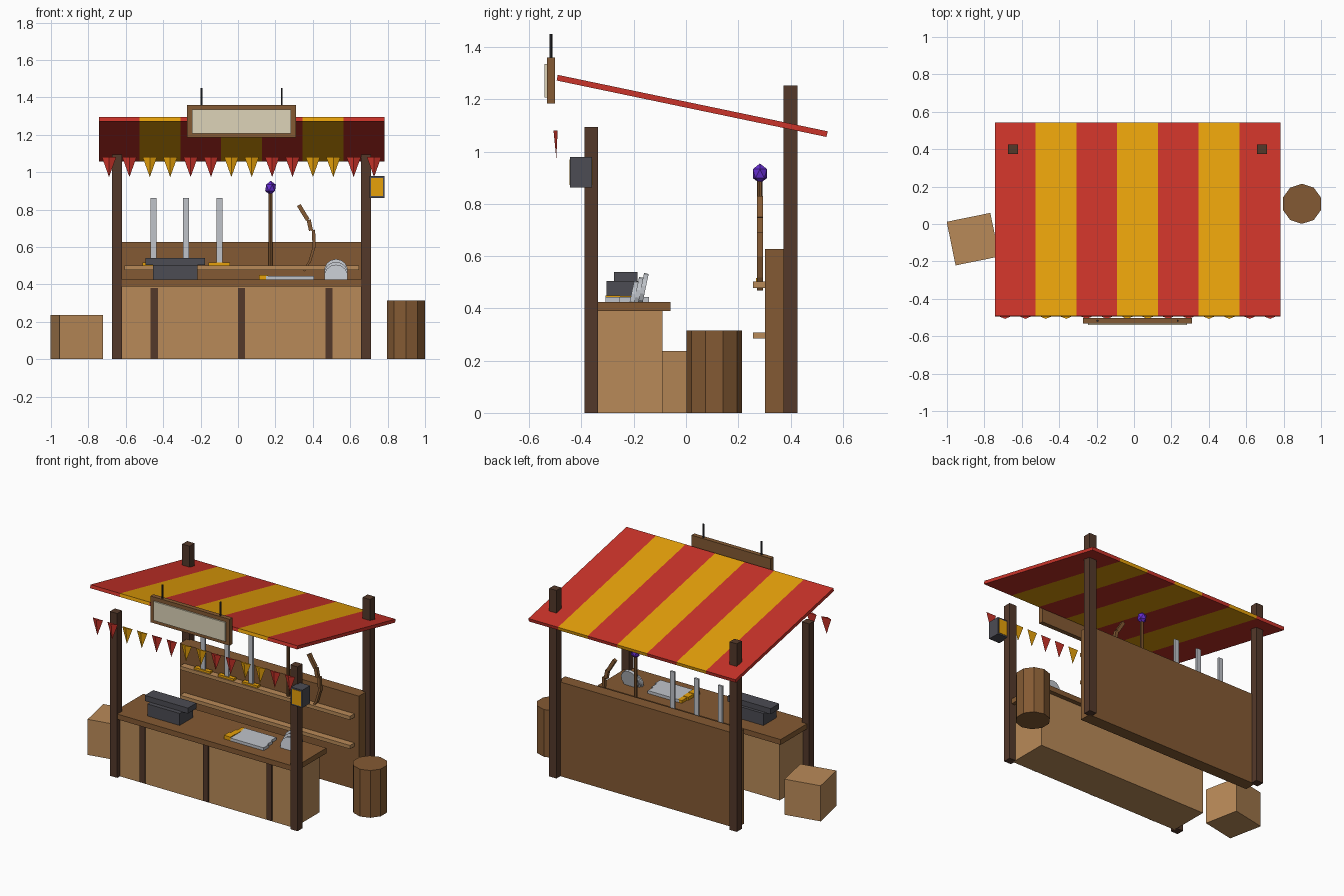
import bpy, math
from mathutils import Vector

cube = bpy.data.objects.get("Cube")
if cube:
    bpy.data.objects.remove(cube, do_unlink=True)


def material(name, hex_code):
    """Flat material from an sRGB hex code, stored as linear values."""
    rgb = [int(hex_code[i:i + 2], 16) / 255 for i in (0, 2, 4)]
    lin = [c / 12.92 if c < 0.04045 else ((c + 0.055) / 1.055) ** 2.4 for c in rgb]
    m = bpy.data.materials.new(name)
    m.use_nodes = True
    m.diffuse_color = (*lin, 1)
    m.node_tree.nodes["Principled BSDF"].inputs["Base Color"].default_value = (*lin, 1)
    return m


RED = material("red_cloth", "CA3329")
YELLOW = material("golden_yellow", "E8A20A")
LIGHT = material("light_wood", "B98A58")
MID = material("mid_wood", "845A33")
DARK = material("dark_wood", "54392A")
SILVER = material("silver", "C0C4CA")
METAL = material("dark_metal", "4C4C53")
IRON = material("black_iron", "2E2E32")
PURPLE = material("purple_crystal", "662DD0")
CREAM = material("cream_board", "DDD4B8")


def finish(name, mat):
    ob = bpy.context.object
    ob.name = name
    ob.data.materials.append(mat)
    return ob


def box(name, x, y, z, mat):
    """Box from (min, max) ranges along each axis."""
    lo, hi = Vector((x[0], y[0], z[0])), Vector((x[1], y[1], z[1]))
    bpy.ops.mesh.primitive_cube_add(size=1, location=(lo + hi) / 2)
    ob = finish(name, mat)
    ob.scale = hi - lo
    return ob


def around(c, half):
    return (c - half, c + half)


def cylinder(name, sides, radius, depth, loc, mat, rot=(0, 0, 0)):
    bpy.ops.mesh.primitive_cylinder_add(vertices=sides, radius=radius, depth=depth,
                                        location=loc, rotation=rot)
    return finish(name, mat)


MID_X = 0.019          # centre line of the stall
POST_X = 0.665         # post offset from the centre line

# Posts
for side, sign in (("right", -1), ("left", 1)):
    px = around(MID_X + sign * POST_X, 0.027)
    box(f"front_post_{side}", px, (-0.388, -0.336), (0, 1.095), DARK)
    box(f"back_post_{side}", px, (0.374, 0.426), (0, 1.253), DARK)

# Counter with front battens
box("counter_body", around(MID_X, 0.645), (-0.36, -0.09), (0, 0.39), LIGHT)
box("counter_top", around(MID_X, 0.675), (-0.387, -0.06), (0.39, 0.425), MID)
for i in (-1, 0, 1):
    box("counter_batten", around(MID_X + i * 0.467, 0.019), (-0.368, -0.35), (0.005, 0.38), DARK)

# Back wall and shelves
box("back_wall", around(MID_X, 0.66), (0.303, 0.385), (0, 0.628), MID)
for z in (0.296, 0.49):
    box("shelf", around(MID_X, 0.627), (0.257, 0.305), around(z, 0.012), LIGHT)

# Striped sloping canopy and two pennants per stripe
STRIPE = 0.218
front, back = Vector((0, -0.493, 1.283)), Vector((0, 0.54, 1.067))
slope = back - front
centre = (front + back) / 2
for i in range(7):
    cloth = YELLOW if i % 2 else RED
    x = MID_X + (i - 3) * STRIPE
    ob = box("canopy_stripe", around(x, STRIPE / 2), around(centre.y, slope.length / 2),
             around(centre.z, 0.011), cloth)
    ob.rotation_euler.x = math.atan2(slope.z, slope.y)
    for dx in (-STRIPE / 4, STRIPE / 4):
        bpy.ops.mesh.primitive_cone_add(vertices=3, radius1=0.044, radius2=0, depth=0.106,
                                        location=(x + dx, -0.4965, 1.027),
                                        rotation=(math.pi, 0, 0))
        pennant = finish("pennant", cloth)
        pennant.scale.y = 0.24

# Hanging sign
box("sign_frame", around(MID_X, 0.292), (-0.532, -0.502), (1.185, 1.36), MID)
box("sign_board", around(MID_X, 0.265), (-0.541, -0.531), (1.208, 1.335), CREAM)
for sign in (-1, 1):
    cylinder("sign_rod", 6, 0.006, 0.1, (MID_X + sign * 0.215, -0.517, 1.4), IRON)

# Lantern with thin glowing panes front and back
box("lantern_case", (0.702, 0.784), (-0.444, -0.36), (0.862, 0.98), METAL)
box("lantern_panes", (0.712, 0.775), (-0.446, -0.358), (0.872, 0.97), YELLOW)

# Barrel and crate
cylinder("barrel", 10, 0.107, 0.315, (0.898, 0.108, 0.1575), MID)
crate = box("crate", around(-0.861, 0.119), around(-0.081, 0.119), (0, 0.237), LIGHT)
crate.rotation_euler.z = math.radians(11.5)

# Anvil
box("anvil_base", around(-0.336, 0.119), (-0.305, -0.165), (0.425, 0.505), METAL)
box("anvil_top", around(-0.336, 0.159), (-0.275, -0.185), (0.503, 0.54), METAL)

# Upright swords on the shelf
for x in (-0.452, -0.277, -0.1):
    box("sword_blade", around(x, 0.016), around(0.281, 0.007), (0.502, 0.862), SILVER)
    box("sword_guard", around(x, 0.058), around(0.281, 0.014), (0.502, 0.516), YELLOW)

# Flat blades lying side by side on the counter
for i in range(3):
    y = around(-0.281 + 0.056 * i, 0.028)
    box("flat_blade", (0.15, 0.405 - 0.012 * i), y, (0.425, 0.444), SILVER)
    box("flat_blade_grip", (0.113 + 0.008 * i, 0.16), y, (0.426, 0.45 - 0.003 * i), YELLOW)

# Leaning stack of round shields
for i in range(3):
    cylinder("round_shield", 14, 0.064, 0.018,
             (0.524, -0.165 - 0.019 * i, 0.471 - 0.015 * i), SILVER,
             (math.radians(78), 0, 0))

# Staff with crystal
cylinder("staff", 8, 0.01, 0.4, (0.174, 0.282, 0.702), MID)
bpy.ops.mesh.primitive_ico_sphere_add(subdivisions=1, radius=0.032,
                                      location=(0.174, 0.283, 0.916))
crystal = finish("staff_crystal", PURPLE)
crystal.scale.z = 1.2

# Segmented bow
limbs = [((0.325, 0.824), (0.373, 0.745), 0.022), ((0.378, 0.745), (0.39, 0.688), 0.022),
         ((0.403, 0.692), (0.408, 0.598), 0.018), ((0.407, 0.602), (0.383, 0.52), 0.014),
         ((0.384, 0.525), (0.353, 0.472), 0.012)]
for (x0, z0), (x1, z1), width in limbs:
    dx, dz = x1 - x0, z1 - z0
    limb = box("bow_limb", around((x0 + x1) / 2, width / 2), around(0.283, 0.011),
               around((z0 + z1) / 2, math.hypot(dx, dz) / 2), MID)
    limb.rotation_euler.y = math.atan2(dx, dz)
